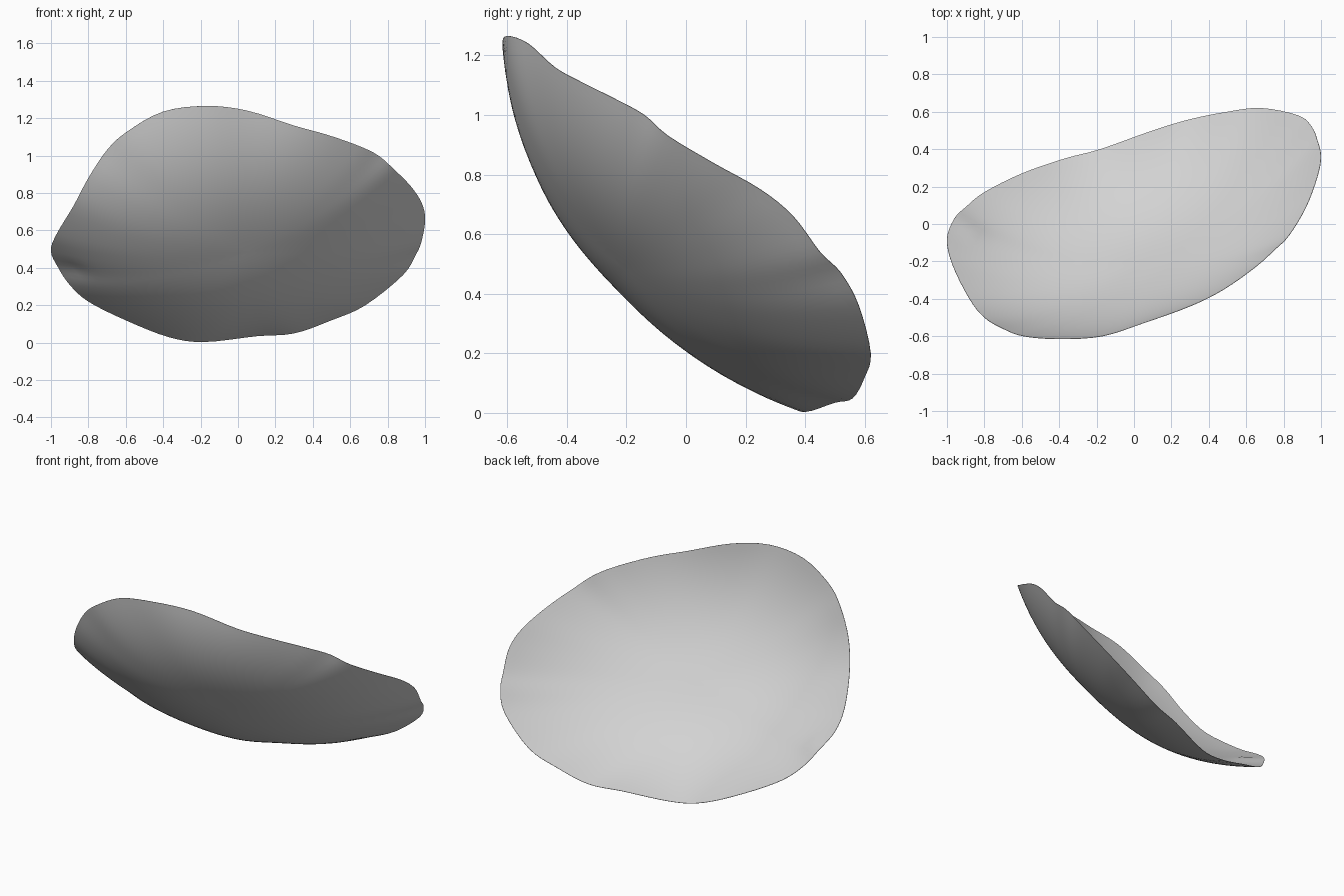
import bpy
import bmesh
import math
from mathutils import Vector

cube = bpy.data.objects.get("Cube")
if cube:
    bpy.data.objects.remove(cube, do_unlink=True)

# Wavy rim of the dish, listed once around
RIM = [Vector(p) for p in (
    (-.17, -.6, 1.265), (.05, -.53, 1.24), (.3, -.44, 1.16), (.48, -.35, 1.11),
    (.65, -.23, 1.05), (.75, -.14, 1), (.83, -.06, .93), (.92, .09, .84),
    (.98, .25, .75), (1, .36, .66), (.98, .45, .54), (.95, .52, .47),
    (.88, .58, .36), (.68, .62, .2), (.5, .6, .12), (.3, .56, .05),
    (.1, .5, .035), (-.18, .4, .004), (-.37, .35, .03),
    (-.6, .27, .12), (-.8, .17, .22), (-.9, .09, .31), (-.96, .03, .4),
    (-1, -.08, .49), (-.97, -.22, .58), (-.88, -.4, .73), (-.8, -.5, .88),
    (-.7, -.56, 1.03), (-.59, -.6, 1.13), (-.4, -.615, 1.235),
)]
CENTRE = Vector((0, 0, .65))
AXIS = Vector((-.365, 1.27, 1)).normalized()   # direction the dish opens
DEPTH = .272
SKEW = .03     # the bowl is slightly deeper towards -x
FULLNESS = 2.45
STEPS = 4      # rim subdivisions between listed points
RINGS = 24
PINCH = Vector((-.9, -.05, .37))               # small fold beside the rim


def smooth_loop(points, steps):
    """Closed smooth curve through the points."""
    result = []
    count = len(points)
    for i in range(count):
        a, b, c, d = (points[(i + k - 1) % count] for k in range(4))
        for s in range(steps):
            t = s / steps
            result.append(b + (c - a) * (t / 2)
                          + (a * 2 - b * 5 + c * 4 - d) * (t * t / 2)
                          + (b * 3 - a - c * 3 + d) * (t ** 3 / 2))
    return result


def soften(points, reach):
    """Closed curve with its small waves averaged away, kept at full size."""
    count = len(points)
    means = [sum((points[(i + k) % count] for k in range(-reach, reach + 1)),
                 Vector()) / (2 * reach + 1) for i in range(count)]
    grow = (sum((p - CENTRE).length for p in points)
            / sum((p - CENTRE).length for p in means))
    return [CENTRE + (p - CENTRE) * grow for p in means]


def dish_point(sharp, soft, t):
    """Point on the bowl, from its bottom (t = 0) to the rim (t = 1)."""
    arm = soft.lerp(sharp, t ** 3) - CENTRE
    lift = arm.dot(AXIS)
    flat = (arm - AXIS * lift) * t
    depth = (DEPTH - SKEW * flat.x) * (1 - t ** FULLNESS)
    point = CENTRE + flat + AXIS * (lift * t * t - depth)
    fold = math.exp(-((point - PINCH).length / .06) ** 2)
    return point + AXIS * (.03 * fold * (1 - t ** 8))


# Dish surface made of rings shrinking to the bottom
rim = smooth_loop(RIM, STEPS)
pairs = list(zip(rim, soften(soften(rim, 5), 5)))
bm = bmesh.new()
bottom = bm.verts.new(dish_point(*pairs[0], 0))
rings = [[bm.verts.new(dish_point(*pair, (r + 1) / RINGS)) for pair in pairs]
         for r in range(RINGS)]
for i in range(len(rim)):
    j = (i + 1) % len(rim)
    bm.faces.new((bottom, rings[0][i], rings[0][j]))
    for inner, outer in zip(rings, rings[1:]):
        bm.faces.new((inner[i], outer[i], outer[j], inner[j]))
bmesh.ops.recalc_face_normals(bm, faces=bm.faces)
mesh = bpy.data.meshes.new("curved_shell")
bm.to_mesh(mesh)
bm.free()

shell = bpy.data.objects.new("curved_shell", mesh)
bpy.context.collection.objects.link(shell)

# Pale grey finish
grey = bpy.data.materials.new("pale_grey")
grey.use_nodes = True
colour = (.65, .65, .65, 1)
grey.diffuse_color = colour
grey.node_tree.nodes["Principled BSDF"].inputs["Base Color"].default_value = colour
mesh.materials.append(grey)

# Very thin wall, smooth faces and a crisp rim
wall = shell.modifiers.new("wall", 'SOLIDIFY')
wall.thickness = .002
wall.offset = 0
bpy.ops.object.select_all(action='DESELECT')
shell.select_set(True)
bpy.context.view_layer.objects.active = shell
bpy.ops.object.modifier_apply(modifier=wall.name)
bpy.ops.object.shade_smooth_by_angle(angle=math.radians(40))
